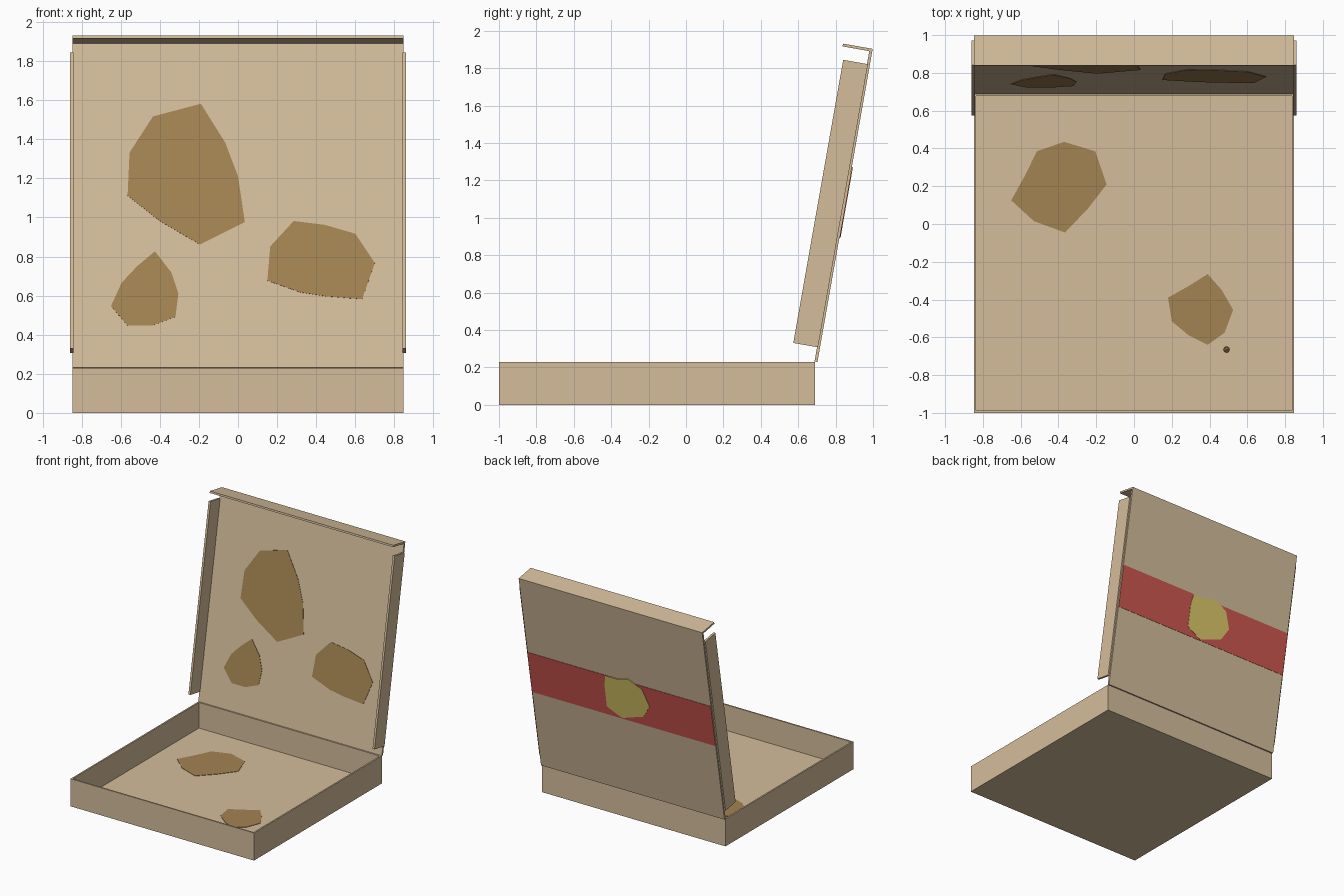
import bpy, bmesh, math
from mathutils import Matrix, Vector

if "Cube" in bpy.data.objects:
    bpy.data.objects.remove(bpy.data.objects["Cube"])


def material(name, rgb):
    m = bpy.data.materials.new(name)
    m.diffuse_color = (*rgb, 1)
    m.use_nodes = True
    m.node_tree.nodes["Principled BSDF"].inputs["Base Color"].default_value = m.diffuse_color
    return m


CARD = material("cardboard", (0.66, 0.51, 0.33))
GREASE = material("grease", (0.37, 0.23, 0.085))
RED = material("red_print", (0.62, 0.095, 0.08))
YELLOW = material("yellow_print", (0.72, 0.58, 0.14))

W = 0.848            # half width
HINGE = Vector((0, 0.695, 0.23))
TILT = math.radians(10)
# Lid space: x across, y up the lid, z towards the inside of the box
LID = Matrix.Translation(HINGE) @ Matrix.Rotation(math.pi / 2 - TILT, 4, 'X')


def finish(name, bm, mat, matrix=Matrix()):
    bmesh.ops.recalc_face_normals(bm, faces=bm.faces)
    me = bpy.data.meshes.new(name)
    bm.to_mesh(me)
    bm.free()
    me.materials.append(mat)
    ob = bpy.data.objects.new(name, me)
    ob.matrix_world = matrix
    bpy.context.collection.objects.link(ob)
    return ob


def box_bm(lo, hi):
    bm = bmesh.new()
    bmesh.ops.create_cube(bm, size=1)
    for v in bm.verts:
        v.co = [(a + b) / 2 + c * (b - a) for a, b, c in zip(lo, hi, v.co)]
    return bm


def box(name, lo, hi, mat, matrix=Matrix()):
    return finish(name, box_bm(lo, hi), mat, matrix)


def patch(name, outline, z0, z1, mat, matrix=Matrix()):
    bm = bmesh.new()
    low = [bm.verts.new((x, y, z0)) for x, y in outline]
    top = [bm.verts.new((x, y, z1)) for x, y in outline]
    bm.faces.new(low[::-1])
    bm.faces.new(top)
    n = len(outline)
    for i in range(n):
        j = (i + 1) % n
        bm.faces.new((low[i], low[j], top[j], top[i]))
    return finish(name, bm, mat, matrix)


# Open tray
bm = box_bm((-W, -1, 0), (W, 0.69, 0.23))
bm.faces.ensure_lookup_table()
rim = max(bm.faces, key=lambda f: f.calc_center_median().z)
bmesh.ops.inset_individual(bm, faces=[rim], thickness=0.018)
floor = bmesh.ops.extrude_discrete_faces(bm, faces=[rim])["faces"][0]
bmesh.ops.translate(bm, verts=floor.verts, vec=(0, 0, -0.214))
finish("tray", bm, CARD)

# Lid panel with its front and side flaps
box("lid_panel", (-W, 0, -0.008), (W, 1.70, 0.008), CARD, LID)
box("lid_front_flap", (-W, 1.685, 0.008), (W, 1.70, 0.153), CARD, LID)
for side, s in (("left", -1), ("right", 1)):
    xs = sorted((s * 0.842, s * 0.86))
    box("lid_flap_" + side, (xs[0], 0.078, 0.003), (xs[1], 1.615, 0.137), CARD, LID)

# Printed band and badge on the outside of the lid
box("lid_band", (-W, 0.67, -0.011), (W, 1.03, -0.007), RED, LID)
patch("lid_badge", [(0.125, 1.027), (0.143, 0.943), (0.145, 0.743), (0.01, 0.678),
                    (-0.196, 0.75), (-0.263, 0.859), (-0.212, 0.997),
                    (-0.089, 1.058), (0, 1.03)], -0.014, -0.007, YELLOW, LID)

# Grease stains inside the lid, outlined as seen from the front (x, z)
lid_stains = {
    "lid_stain_large": [(-0.19, 1.58), (-0.065, 1.38), (0, 1.21), (0.035, 0.975),
                        (-0.195, 0.86), (-0.40, 0.98), (-0.565, 1.11),
                        (-0.555, 1.33), (-0.435, 1.515)],
    "lid_stain_medium": [(0.285, 0.98), (0.445, 0.96), (0.60, 0.915), (0.70, 0.765),
                         (0.635, 0.58), (0.45, 0.595), (0.32, 0.615),
                         (0.15, 0.675), (0.165, 0.85)],
    "lid_stain_small": [(-0.425, 0.825), (-0.34, 0.715), (-0.305, 0.61), (-0.32, 0.49),
                        (-0.44, 0.445), (-0.565, 0.445), (-0.65, 0.545),
                        (-0.595, 0.665), (-0.515, 0.75)],
}
for name, pts in lid_stains.items():
    flat = [(x, (z - HINGE.z) / math.cos(TILT)) for x, z in pts]
    patch(name, flat, 0.007, 0.011, GREASE, LID)

# Grease stains on the tray floor
floor_stains = {
    "tray_stain_large": [(-0.37, 0.435), (-0.205, 0.385), (-0.145, 0.21), (-0.245, 0.08),
                         (-0.365, -0.045), (-0.53, 0.015), (-0.65, 0.125),
                         (-0.57, 0.27), (-0.515, 0.385)],
    "tray_stain_small": [(0.39, -0.265), (0.465, -0.35), (0.525, -0.455), (0.48, -0.575),
                         (0.39, -0.64), (0.29, -0.59), (0.20, -0.515),
                         (0.18, -0.39), (0.295, -0.325)],
}
for name, pts in floor_stains.items():
    patch(name, pts, 0.015, 0.019, GREASE)

# Crumb left in the tray
bm = bmesh.new()
bmesh.ops.create_icosphere(bm, subdivisions=1, radius=0.018)
finish("crumb", bm, GREASE, Matrix.Translation((0.49, -0.665, 0.026)))
